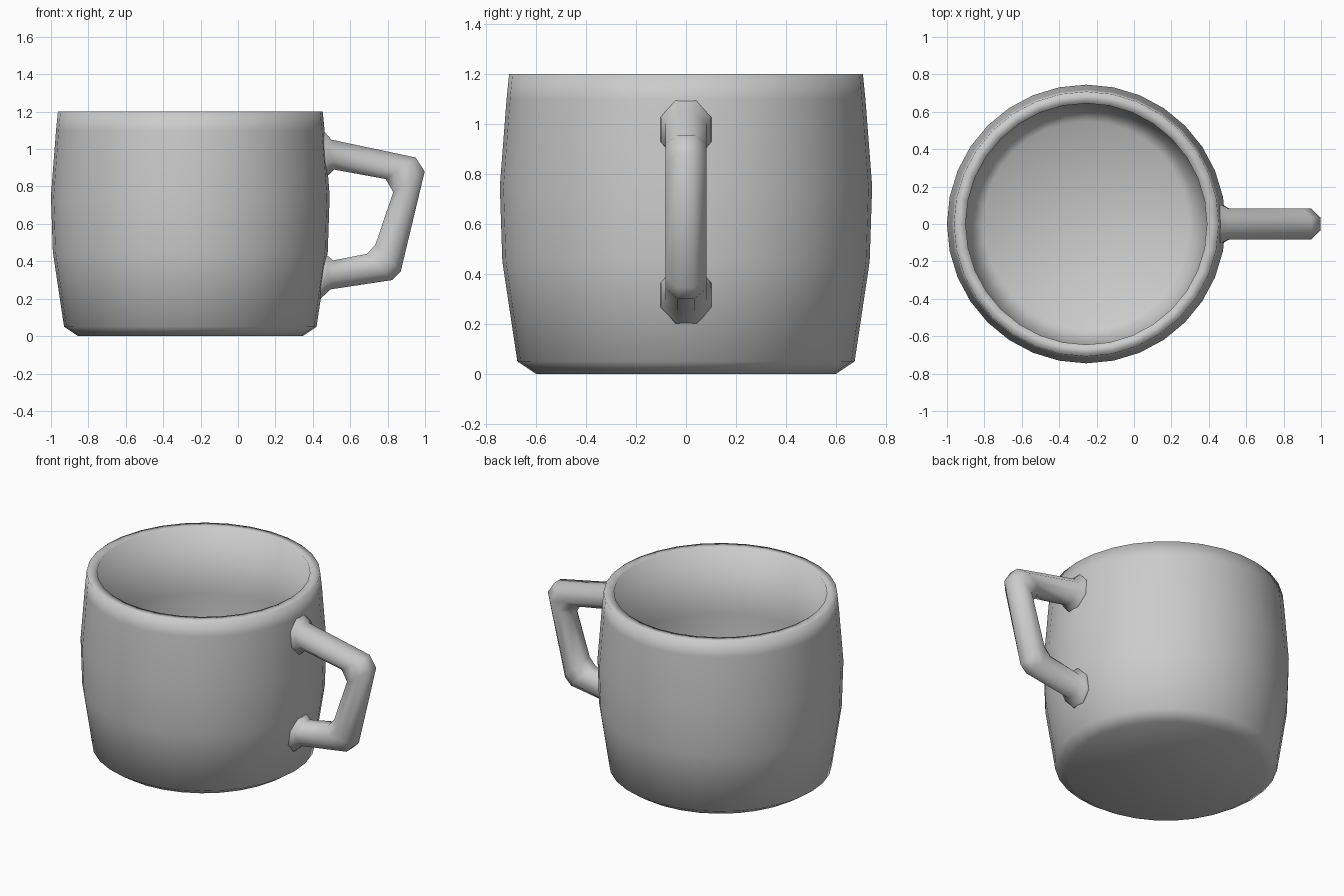
import bpy, bmesh, math

if "Cube" in bpy.data.objects:
    bpy.data.objects.remove(bpy.data.objects["Cube"])

def finish(name, bm):
    bmesh.ops.recalc_face_normals(bm, faces=bm.faces)
    for f in bm.faces:
        f.smooth = True
    mesh = bpy.data.meshes.new(name)
    bm.to_mesh(mesh)
    bm.free()
    obj = bpy.data.objects.new(name, mesh)
    bpy.context.collection.objects.link(obj)
    return obj

def skin(bm, rings):
    """Join equal-length closed rings of points with quads and cap both ends."""
    loops = [[bm.verts.new(p) for p in ring] for ring in rings]
    n = len(loops[0])
    for a, b in zip(loops, loops[1:]):
        for i in range(n):
            j = (i + 1) % n
            bm.faces.new((a[i], a[j], b[j], b[i]))
    bm.faces.new(loops[0])
    bm.faces.new(loops[-1])

# Cup body: outside profile up, over the rim, then down the inside (r, z)
CX, SIDES = -0.255, 32
profile = [(0.60, 0), (0.675, 0.05), (0.735, 0.45), (0.745, 0.75), (0.718, 1.1),
           (0.708, 1.2), (0.645, 1.2), (0.665, 0.75), (0.655, 0.45),
           (0.61, 0.13), (0.55, 0.08)]
bm = bmesh.new()
skin(bm, [[(CX + r * math.cos(math.tau * i / SIDES), r * math.sin(math.tau * i / SIDES), z)
           for i in range(SIDES)] for r, z in profile])
finish("cup_body", bm)

# Handle: octagonal sections between outer and inner outline points,
# flared where they meet the cup (outer x, z, inner x, z, half width)
sections = [(0.43, 1.11, 0.43, 0.85, 0.105),
            (0.465, 1.09, 0.485, 0.862, 0.10),
            (0.50, 1.05, 0.515, 0.89, 0.082),
            (0.95, 0.955, 0.79, 0.84, 0.082),
            (0.998, 0.88, 0.83, 0.77, 0.082),
            (0.87, 0.345, 0.735, 0.49, 0.082),
            (0.825, 0.30, 0.69, 0.44, 0.082),
            (0.495, 0.25, 0.51, 0.405, 0.082),
            (0.45, 0.208, 0.485, 0.425, 0.10),
            (0.42, 0.19, 0.43, 0.44, 0.105)]
rings = []
for ox, oz, ix, iz, w in sections:
    ring = []
    for k in range(8):
        a = math.radians(22.5 + 45 * k)
        s = math.sin(a) / math.cos(math.radians(22.5)) / 2
        c = math.cos(a) / math.cos(math.radians(22.5))
        ring.append(((ox + ix) / 2 + (ox - ix) * s, w * c, (oz + iz) / 2 + (oz - iz) * s))
    rings.append(ring)
bm = bmesh.new()
skin(bm, rings)
finish("handle", bm)
